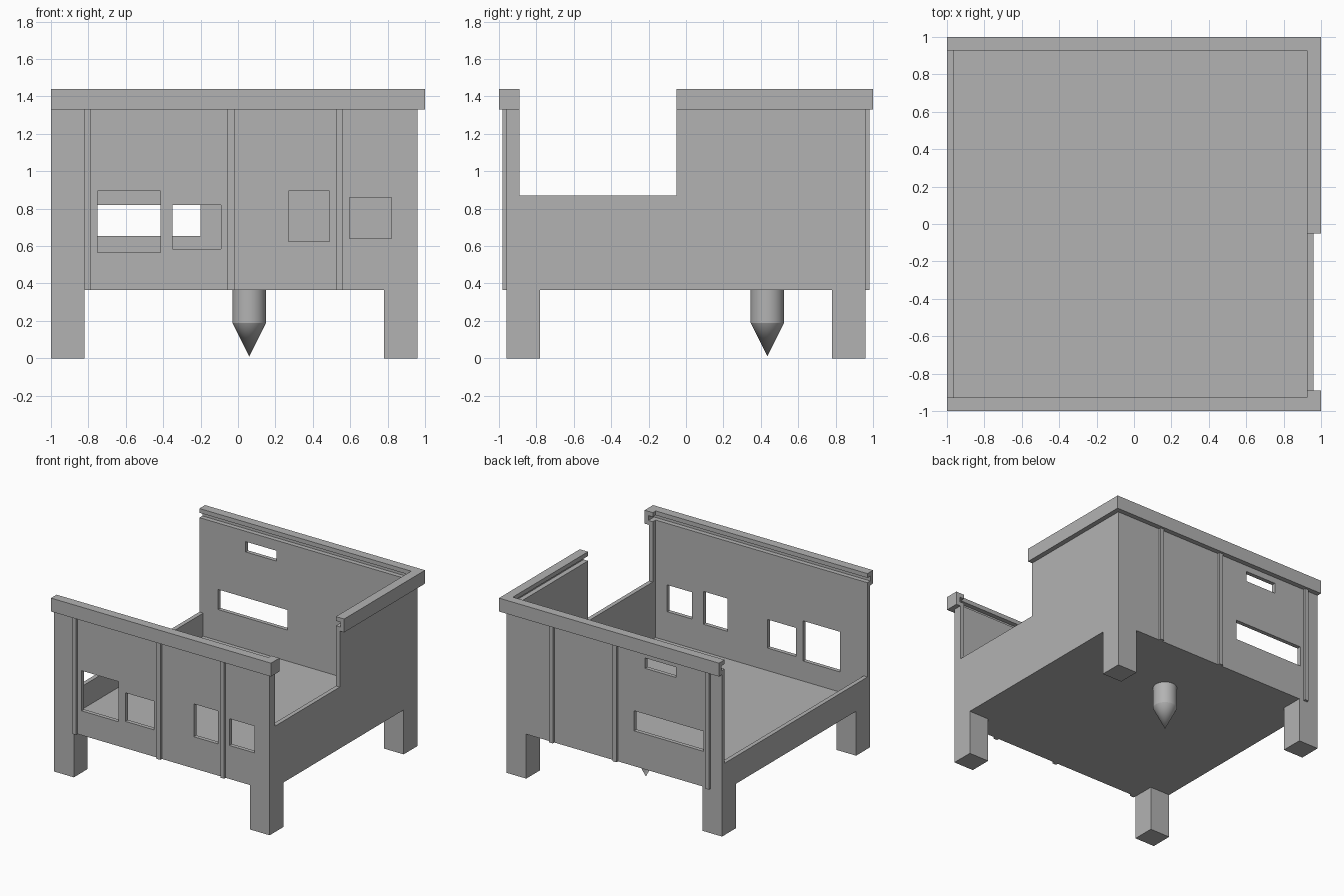
import bpy

cube = bpy.data.objects.get("Cube")
if cube:
    bpy.data.objects.remove(cube, do_unlink=True)

GREY = (0.45, 0.45, 0.45, 1.0)
grey = bpy.data.materials.new("plain_grey")
grey.use_nodes = True
grey.diffuse_color = GREY
for node in grey.node_tree.nodes:
    if node.type == "BSDF_PRINCIPLED":
        node.inputs["Base Color"].default_value = GREY


def box(name, x, y, z):
    """Box from (min, max) pairs along each axis."""
    bpy.ops.mesh.primitive_cube_add(size=1)
    ob = bpy.context.object
    ob.name = name
    for v in ob.data.vertices:
        for i, (low, high) in enumerate((x, y, z)):
            v.co[i] = low if v.co[i] < 0 else high
    ob.data.materials.append(grey)
    return ob


def cut(target, *sizes):
    """Subtract one box after another from the target."""
    for size in sizes:
        cutter = box("cutter", *size)
        cutter.hide_render = True
        mod = target.modifiers.new("cut", "BOOLEAN")
        mod.operation = "DIFFERENCE"
        mod.solver = "EXACT"
        mod.object = cutter
        bpy.context.view_layer.objects.active = target
        bpy.ops.object.modifier_apply(modifier=mod.name)
        bpy.data.objects.remove(cutter, do_unlink=True)


BASE, FLOOR, EAVE, TOP = 0.365, 0.40, 1.33, 1.44
LEFT_IN, RIGHT_IN, SIDE_IN = -0.965, 0.925, 0.927
inside_x, inside_y = (LEFT_IN, RIGHT_IN), (-SIDE_IN, SIDE_IN)

# Walls and floor: hollow box, one low side, one notched side
walls = box("walls_and_floor", (-1, 0.96), (-0.96, 0.96), (BASE, EAVE))
cut(walls,
    (inside_x, inside_y, (FLOOR, 2)),
    ((-1.2, -0.9), inside_y, (0.59, 2)),
    ((0.8, 1.2), (-0.89, -0.05), (0.87, 2)))

# Front windows
for x, z in (((-0.75, -0.415), (0.565, 0.895)),
             ((-0.35, -0.09), (0.585, 0.82)),
             ((0.27, 0.49), (0.625, 0.895)),
             ((0.595, 0.82), (0.64, 0.86))):
    cut(walls, (x, (-1.1, -0.8), z))

# Back windows
for x, z in (((-0.83, -0.2), (0.655, 0.82)),
             ((-0.58, -0.30), (1.195, 1.28))):
    cut(walls, (x, (0.8, 1.1), z))

# Overhanging rim with an inner slot, open on the low side
rim = box("top_rim", (-1, 1), (-1, 1), (EAVE, TOP))
cut(rim,
    ((-1.2, RIGHT_IN), inside_y, (1, 2)),
    ((0.8, 1.2), (-0.89, -0.05), (1, 2)),
    ((-1.2, 0.965), (-0.965, 0.965), (1.365, 1.405)))

# Corner legs
for side, x in (("right", (-1, -0.82)), ("left", (0.78, 0.96))):
    for end, y in (("front", (-0.96, -0.78)), ("back", (0.78, 0.96))):
        box(f"{end}_{side}_leg", x, y, (0, BASE))

# Vertical ribs on the long walls
for end, y, starts in (("front", (-0.98, -0.96), (-0.82, -0.055, 0.525)),
                       ("back", (0.96, 0.98), (-0.895, -0.055, 0.525))):
    for x in starts:
        box(f"{end}_rib", (x, x + 0.035), y, (BASE, EAVE))

# Pointed spindle under the floor
SPIN_X, SPIN_Y, RADIUS, SHOULDER, TIP = 0.06, 0.435, 0.09, 0.19, 0.01
bpy.ops.mesh.primitive_cylinder_add(
    vertices=48, radius=RADIUS, depth=BASE - SHOULDER,
    location=(SPIN_X, SPIN_Y, (BASE + SHOULDER) / 2))
shaft = bpy.context.object
shaft.name = "spindle_shaft"
bpy.ops.mesh.primitive_cone_add(
    vertices=48, radius1=0, radius2=RADIUS, depth=SHOULDER - TIP,
    location=(SPIN_X, SPIN_Y, (SHOULDER + TIP) / 2))
point = bpy.context.object
point.name = "spindle_point"
for ob in (shaft, point):
    ob.data.materials.append(grey)
    bpy.ops.object.select_all(action="DESELECT")
    ob.select_set(True)
    bpy.context.view_layer.objects.active = ob
    bpy.ops.object.shade_smooth_by_angle()
